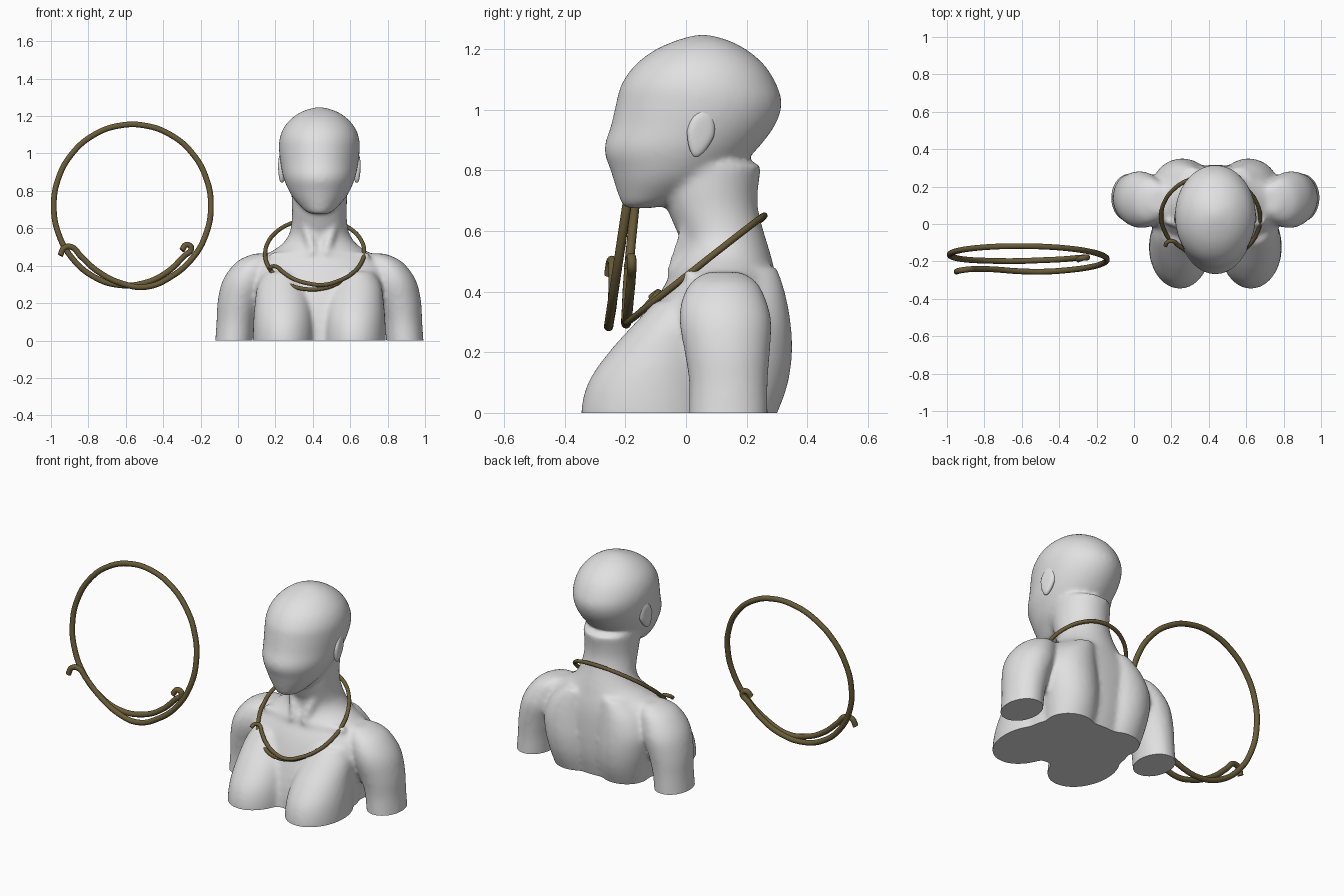
import bpy, bmesh, math
from mathutils import Vector, Matrix

cube = bpy.data.objects.get("Cube")
if cube:
    bpy.data.objects.remove(cube, do_unlink=True)

BUST_X = 0.435


def make_material(name, colour, roughness):
    mat = bpy.data.materials.new(name)
    mat.use_nodes = True
    mat.diffuse_color = (*colour, 1)
    shader = next(n for n in mat.node_tree.nodes if n.type == 'BSDF_PRINCIPLED')
    shader.inputs["Base Color"].default_value = (*colour, 1)
    shader.inputs["Roughness"].default_value = roughness
    return mat


pale_grey = make_material("pale grey", (0.75, 0.75, 0.75), 0.6)
aged_bronze = make_material("aged bronze", (0.14, 0.105, 0.04), 0.5)


def add_object(name, data, mat):
    obj = bpy.data.objects.new(name, data)
    bpy.context.scene.collection.objects.link(obj)
    data.materials.append(mat)
    return obj


def shade(obj, degrees):
    bpy.ops.object.select_all(action='DESELECT')
    obj.select_set(True)
    bpy.context.view_layer.objects.active = obj
    bpy.ops.object.shade_smooth_by_angle(angle=math.radians(degrees))


def refine(rows, steps=5):
    """Smoothly interpolate a list of section rows."""
    out = []
    for i in range(len(rows) - 1):
        a, b, c, d = (rows[max(0, min(k, len(rows) - 1))] for k in range(i - 1, i + 3))
        for s in range(steps):
            t = s / steps
            out.append([q + t / 2 * (r - p + t * (2 * p - 5 * q + 4 * r - w
                        + t * (3 * (q - r) + w - p)))
                        for p, q, r, w in zip(a, b, c, d)])
    return out + [rows[-1]]


def loft(bm, rows, sign=1, sides=48):
    """Stack oval sections given as (z, centre x, half width, front y, back y)."""
    rings = []
    for z, cx, hx, front, back in refine(rows):
        cy, ry = (front + back) / 2, (back - front) / 2
        ring = []
        for k in range(sides):
            a = math.tau * k / sides
            ring.append(bm.verts.new((sign * cx + hx * math.cos(a), cy + ry * math.sin(a), z)))
        rings.append(ring)
    for low, high in zip(rings, rings[1:]):
        for k in range(sides):
            n = (k + 1) % sides
            bm.faces.new((low[k], low[n], high[n], high[k]))
    bm.faces.new(rings[0][::-1])
    bm.faces.new(rings[-1])


def cord(bm, start, end, radius, sign, count=14):
    """Muscle or bone ridge made of overlapping balls."""
    a, b = Vector(start), Vector(end)
    for i in range(count):
        p = a.lerp(b, i / (count - 1))
        p.x *= sign
        bmesh.ops.create_icosphere(bm, subdivisions=2, radius=radius,
                                   matrix=Matrix.Translation(p))


# Section tables: z, centre x, half width, front y, back y
TORSO = [(-.06, 0, .30, -.20, .26), (0, 0, .305, -.20, .28), (.1, 0, .315, -.19, .305),
         (.2, 0, .35, -.165, .315), (.3, 0, .38, -.13, .315), (.38, 0, .38, -.095, .31),
         (.44, 0, .32, -.06, .30), (.48, 0, .25, -.045, .29), (.52, 0, .195, -.025, .28),
         (.57, 0, .162, -.02, .265), (.62, 0, .15, -.04, .25), (.68, 0, .146, -.065, .237),
         (.74, 0, .148, -.08, .238), (.82, 0, .15, -.08, .25)]
HEAD = [(.675, 0, .04, -.205, -.11), (.69, 0, .073, -.213, -.05), (.72, 0, .103, -.224, .02),
        (.76, 0, .138, -.237, .10), (.8, 0, .163, -.249, .16), (.87, 0, .192, -.27, .235),
        (.95, 0, .208, -.247, .295), (1.02, 0, .216, -.231, .316), (1.08, 0, .213, -.215, .30),
        (1.14, 0, .19, -.175, .265), (1.19, 0, .146, -.115, .212), (1.225, 0, .092, -.042, .15),
        (1.247, 0, .025, .03, .08)]
ARM = [(-.06, .463, .1, .01, .27), (0, .457, .1, .01, .27), (.1, .447, .103, .01, .27),
       (.2, .43, .115, -.005, .277), (.3, .4, .125, -.022, .282), (.37, .375, .113, -.015, .265),
       (.43, .34, .09, .015, .235), (.465, .30, .05, .065, .185)]
BREAST = [(-.06, .19, .16, -.335, .1), (0, .19, .165, -.347, .1), (.1, .19, .163, -.323, .1),
          (.2, .192, .153, -.255, .1), (.3, .2, .13, -.165, .1), (.37, .2, .09, -.1, .08)]
BACK = [(-.06, .15, .13, .05, .27), (0, .155, .135, .05, .302), (.1, .165, .145, .05, .337),
        (.2, .175, .155, .05, .35), (.3, .18, .155, .05, .345), (.4, .16, .13, .06, .326),
        (.48, .12, .08, .08, .30)]

# Bust: overlapping body masses fused into one skin
bm = bmesh.new()
loft(bm, TORSO)
loft(bm, HEAD)
for side in (-1, 1):
    for table in (ARM, BREAST, BACK):
        loft(bm, table, side)
    cord(bm, (.12, .06, .76), (.035, -.035, .48), .028, side)
    cord(bm, (.04, -.04, .458), (.25, .015, .45), .024, side)
bmesh.ops.recalc_face_normals(bm, faces=bm.faces)
body_mesh = bpy.data.meshes.new("bust")
bm.to_mesh(body_mesh)
bm.free()
bust = add_object("bust", body_mesh, pale_grey)
remesh = bust.modifiers.new("fuse", 'REMESH')
remesh.mode = 'VOXEL'
remesh.voxel_size = 0.012
soften = bust.modifiers.new("soften", 'SMOOTH')
soften.factor = 0.5
soften.iterations = 14

# Flat cut through chest and arms at the base
bpy.context.view_layer.update()
graph = bpy.context.evaluated_depsgraph_get()
fused = bpy.data.meshes.new_from_object(bust.evaluated_get(graph))
bust.modifiers.clear()
bm = bmesh.new()
bm.from_mesh(fused)
bmesh.ops.bisect_plane(bm, geom=bm.verts[:] + bm.edges[:] + bm.faces[:], dist=1e-5,
                       plane_co=(0, 0, 0), plane_no=(0, 0, 1), clear_inner=True)
bmesh.ops.holes_fill(bm, edges=[e for e in bm.edges if e.is_boundary], sides=0)
bmesh.ops.recalc_face_normals(bm, faces=bm.faces)
for face in bm.faces:
    face.material_index = 0
bm.to_mesh(fused)
bm.free()
bust.data = fused
if not fused.materials:
    fused.materials.append(pale_grey)
fused.materials[0] = pale_grey
bust.location.x = BUST_X
shade(bust, 50)

# Ears: tilted flattened shells
for side, name in ((1, "left_ear"), (-1, "right_ear")):
    bm = bmesh.new()
    bmesh.ops.create_uvsphere(bm, u_segments=32, v_segments=20, radius=1)
    place = (Matrix.Translation((BUST_X + side * .2, .048, .922))
             @ Matrix.Rotation(-.22, 4, 'X') @ Matrix.Rotation(side * .2, 4, 'Z')
             @ Matrix.Diagonal((.022, .046, .08, 1)))
    # Narrow the lobe and hollow the outer face
    for v in bm.verts:
        if v.co.z < 0:
            v.co.y *= 1 + .3 * v.co.z
        if v.co.x * side > 0:
            v.co.x *= .75 + .35 * min(1, v.co.y ** 2 + v.co.z ** 2)
    bm.transform(place)
    mesh = bpy.data.meshes.new(name)
    bm.to_mesh(mesh)
    bm.free()
    shade(add_object(name, mesh, pale_grey), 60)

# Wire ring path as (x, strand offset, z): front hook, round the loop, rear hook
path = [(-.95, -.025, .455), (-.93, -.025, .495), (-.89, -.02, .5), (-.84, -.01, .45),
        (-.75, 0, .37), (-.62, 0, .305), (-.49, 0, .287)]
for i in range(16):
    a = math.radians(-60 + 20 * i)
    path.append((-.565 + .42 * math.cos(a), .05 * (i / 15) ** 3, .72 + .435 * math.sin(a)))
path += [(-.64, .055, .297), (-.5, .058, .308), (-.38, .055, .365), (-.29, .05, .45),
         (-.25, .045, .495), (-.275, .04, .512), (-.3, .035, .482)]


def wire(name, points, radius):
    curve = bpy.data.curves.new(name, 'CURVE')
    curve.dimensions = '3D'
    curve.bevel_depth = radius
    curve.bevel_resolution = 4
    curve.resolution_u = 8
    curve.use_fill_caps = True
    spline = curve.splines.new('BEZIER')
    spline.bezier_points.add(len(points) - 1)
    for knot, p in zip(spline.bezier_points, points):
        knot.co = p
        knot.handle_left_type = knot.handle_right_type = 'AUTO'
    add_object(name, curve, aged_bronze)


# Large ring hangs upright; the small one is worn, sloping from nape to chest
upright = [(x, -.19 + .15 * (z - .72) + d, z) for x, d, z in path]
worn = []
for x, d, z in path:
    t = (z - .72) / .435
    worn.append((.41 + .63 * (x + .565), .03 + .225 * t + .39 * d, .475 + .178 * t - .49 * d))
wire("large_neck_ring", upright, .0155)
wire("worn_neck_ring", worn, .011)
